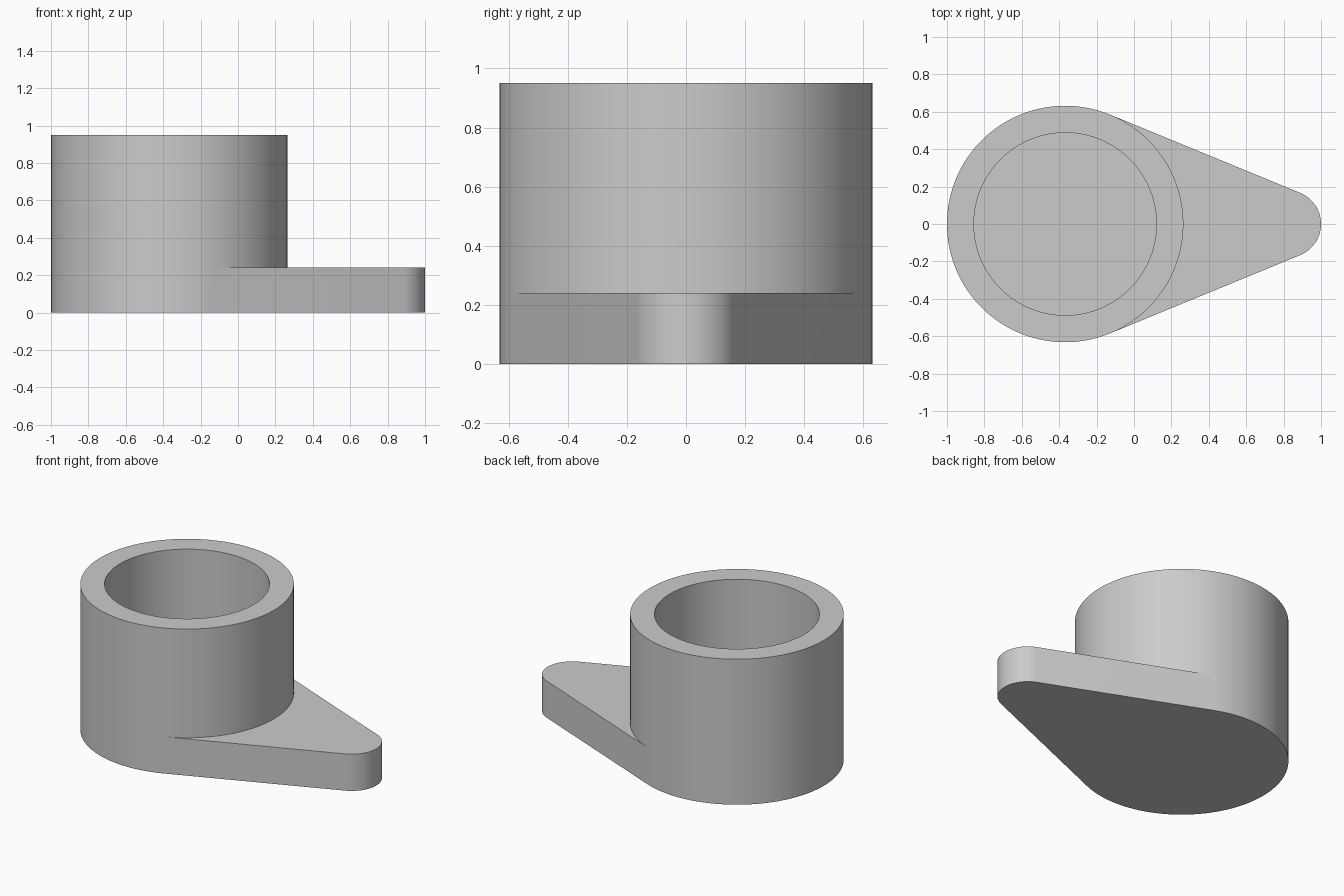
import bpy, bmesh, math

cube = bpy.data.objects.get("Cube")
if cube:
    bpy.data.objects.remove(cube, do_unlink=True)

# Main dimensions
CUP_X, CUP_R, BORE_R, CUP_H = -0.368, 0.632, 0.488, 0.95
TIP_R, ARM_H = 0.18, 0.24
TIP_X = 1 - TIP_R
tangent = math.acos((CUP_R - TIP_R) / (TIP_X - CUP_X))

grey = bpy.data.materials.new("plain grey")
grey.use_nodes = True
colour = (0.6, 0.6, 0.6, 1)
grey.diffuse_color = colour
grey.node_tree.nodes["Principled BSDF"].inputs["Base Color"].default_value = colour


def arc(cx, r, start, end, steps):
    """Points along an arc, both ends included."""
    angles = [start + (end - start) * i / steps for i in range(steps + 1)]
    return [(cx + r * math.cos(a), r * math.sin(a)) for a in angles]


bm = bmesh.new()


def loop(points, z):
    return [bm.verts.new((x, y, z)) for x, y in points]


def bridge(low, high):
    for i in range(len(low)):
        j = (i + 1) % len(low)
        bm.faces.new((low[i], low[j], high[j], high[i]))


# Outlines: free back of the cup, its front over the arm, and the arm tip
back = arc(CUP_X, CUP_R, tangent, 2 * math.pi - tangent, 80)
front = arc(CUP_X, CUP_R, -tangent, tangent, 48)[1:-1]
tip = arc(TIP_X, TIP_R, -tangent, tangent, 32)

# Arm and lower cup share one teardrop outline
bottom = loop(back + tip, 0)
back_mid, tip_mid = loop(back, ARM_H), loop(tip, ARM_H)
front_mid = loop(front, ARM_H)
bm.faces.new(bottom[::-1])
bridge(bottom, back_mid + tip_mid)
bm.faces.new([back_mid[-1]] + tip_mid + [back_mid[0]] + front_mid[::-1])

# Cup wall, rim, bore and bore floor
ratio = BORE_R / CUP_R
bore = [(CUP_X + (x - CUP_X) * ratio, y * ratio) for x, y in back + front]
rim_outer = loop(back + front, CUP_H)
rim_inner = loop(bore, CUP_H)
floor = loop(bore, ARM_H)
bridge(back_mid + front_mid, rim_outer)
bridge(rim_outer, rim_inner)
bridge(rim_inner, floor)
bm.faces.new(floor)

bmesh.ops.recalc_face_normals(bm, faces=bm.faces)
mesh = bpy.data.meshes.new("cup_with_arm")
bm.to_mesh(mesh)
bm.free()
mesh.materials.append(grey)
body = bpy.data.objects.new("cup_with_arm", mesh)
bpy.context.collection.objects.link(body)

# Smooth curved walls, sharp rims
bpy.ops.object.select_all(action="DESELECT")
body.select_set(True)
bpy.context.view_layer.objects.active = body
bpy.ops.object.shade_smooth_by_angle(angle=math.radians(30))
